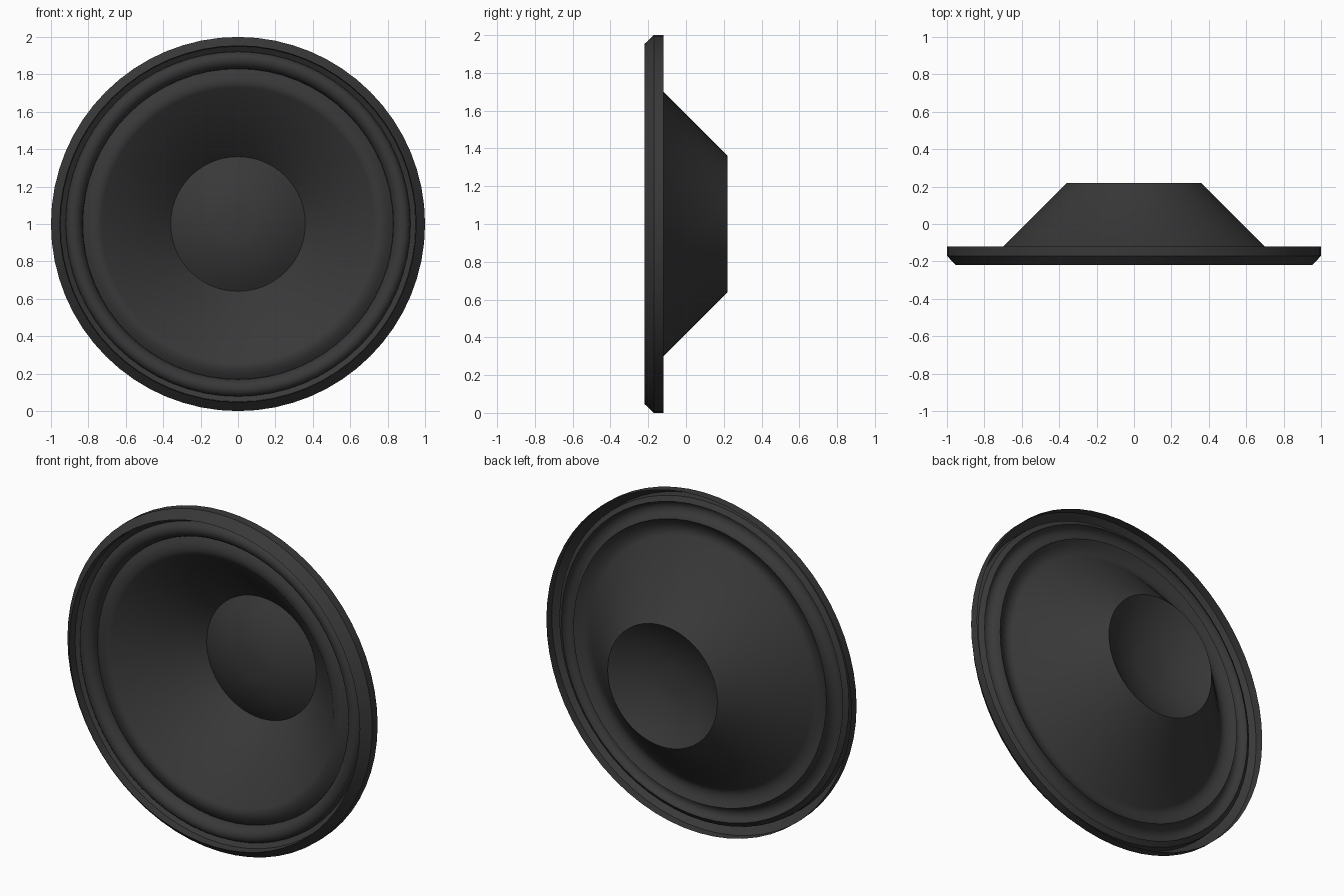
import bpy, bmesh, math

if "Cube" in bpy.data.objects:
    bpy.data.objects.remove(bpy.data.objects["Cube"])

SEG = 64
mat = bpy.data.materials.new("black_rubber")
mat.diffuse_color = (0.04, 0.04, 0.04, 1)
mat.use_nodes = True
mat.node_tree.nodes["Principled BSDF"].inputs["Base Color"].default_value = mat.diffuse_color


def lathe(name, profile, angle=30, cap=False):
    """Spin a (radius, y) profile around the speaker axis (y, at z = 1)."""
    bm = bmesh.new()
    rings = []
    for r, y in profile:
        rings.append([bm.verts.new((r * math.sin(2 * math.pi * i / SEG), y,
                                    1 + r * math.cos(2 * math.pi * i / SEG)))
                      for i in range(SEG)])
    for a, b in zip(rings, rings[1:]):
        for i in range(SEG):
            j = (i + 1) % SEG
            bm.faces.new((a[i], a[j], b[j], b[i]))
    if cap:
        bm.faces.new(rings[-1])
    bmesh.ops.recalc_face_normals(bm, faces=bm.faces)
    # open sheets face the front
    if sum(f.normal.y * f.calc_area() for f in bm.faces) > 0:
        bmesh.ops.reverse_faces(bm, faces=bm.faces)
    mesh = bpy.data.meshes.new(name)
    bm.to_mesh(mesh)
    bm.free()
    ob = bpy.data.objects.new(name, mesh)
    bpy.context.collection.objects.link(ob)
    mesh.materials.append(mat)
    bpy.ops.object.select_all(action='DESELECT')
    ob.select_set(True)
    bpy.context.view_layer.objects.active = ob
    bpy.ops.object.shade_smooth_by_angle(angle=math.radians(angle))
    return ob


def arc(r0, r1, y0, y1, bulge, n=10):
    """Half-round between two radii, bulging towards the front."""
    return [((r0 + r1) / 2 + (r0 - r1) / 2 * math.cos(math.pi * k / n),
             y0 + (y1 - y0) * k / n - bulge * math.sin(math.pi * k / n))
            for k in range(n + 1)]


# Outer mounting ring, open at the back
lathe("frame_ring", [(1.0, -0.12), (1.0, -0.17), (0.953, -0.22),
                     (0.95, -0.17), (0.922, -0.15)], angle=25)

# Flexible half-roll surround
lathe("surround", arc(0.922, 0.83, -0.15, -0.13, 0.05), angle=60)

# Cone with its curved outer lip
lathe("cone", [(0.83, -0.13), (0.805, -0.147), (0.78, -0.157), (0.755, -0.159),
               (0.73, -0.15), (0.36, 0.22)], angle=35)

# Dust cap: shallow dome bulging forward
R0, H = 0.36, 0.11
S = (R0 * R0 + H * H) / (2 * H)
dome = [(R0 * k / 8, 0.22 - H + S - math.sqrt(S * S - (R0 * k / 8) ** 2))
        for k in range(8, 1, -1)]
lathe("dust_cap", dome, angle=40, cap=True)
